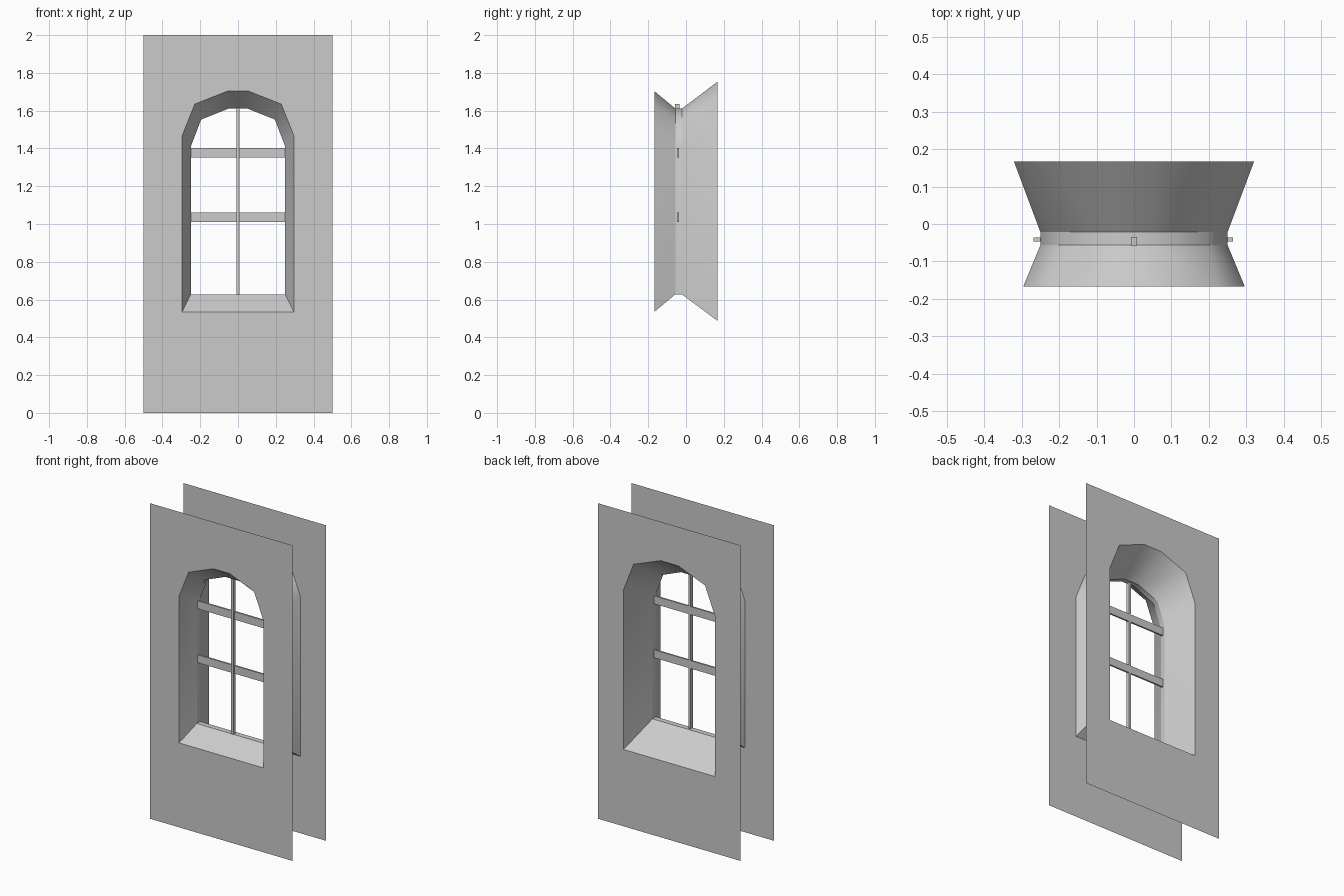
import bpy, bmesh, math
from mathutils import Vector

if "Cube" in bpy.data.objects:
    bpy.data.objects.remove(bpy.data.objects["Cube"])


def finish(bm, name):
    mesh = bpy.data.meshes.new(name)
    bm.to_mesh(mesh)
    bm.free()
    obj = bpy.data.objects.new(name, mesh)
    bpy.context.collection.objects.link(obj)
    return obj


def arch(half):
    """Close a right-hand outline (bottom to top) by mirroring it in x."""
    return half + [(-x, z) for x, z in reversed(half)]


FRONT = arch([(0.296, 0.535), (0.296, 1.467), (0.229, 1.635), (0.057, 1.703)])
NECK = arch([(0.25, 0.628), (0.25, 1.41), (0.195, 1.553), (0.05, 1.611)])
BACK = arch([(0.321, 0.487), (0.321, 1.50), (0.25, 1.68), (0.062, 1.753)])
Y_FRONT, Y_NECK_A, Y_NECK_B, Y_BACK = -0.167, -0.056, -0.022, 0.167


def wall(name, outline, y, facing):
    """Thin wall sheet with an arched opening."""
    bm = bmesh.new()
    edges = []
    for loop in ([(-0.5, 0), (0.5, 0), (0.5, 2), (-0.5, 2)], outline):
        vs = [bm.verts.new((x, y, z)) for x, z in loop]
        edges += [bm.edges.new((vs[i - 1], vs[i])) for i in range(len(vs))]
    bmesh.ops.triangle_fill(bm, edges=edges, use_beauty=True, use_dissolve=False)
    for f in bm.faces:
        f.normal_update()
        if f.normal.y * facing < 0:
            f.normal_flip()
    return finish(bm, name)


def reveal(name, loop_a, y_a, loop_b, y_b):
    """Band of faces joining two arched outlines, facing the opening."""
    bm = bmesh.new()
    a = [bm.verts.new((x, y_a, z)) for x, z in loop_a]
    b = [bm.verts.new((x, y_b, z)) for x, z in loop_b]
    for i in range(len(a)):
        f = bm.faces.new((a[i - 1], b[i - 1], b[i], a[i]))
        f.normal_update()
        if f.normal.dot(Vector((0, 0, 1.1)) - f.calc_center_median()) < 0:
            f.normal_flip()
    obj = finish(bm, name)
    bpy.ops.object.select_all(action='DESELECT')
    bpy.context.view_layer.objects.active = obj
    obj.select_set(True)
    bpy.ops.object.shade_smooth_by_angle(angle=math.radians(60))


def bar(name, x, y, z):
    """Box bar from (min, max) ranges."""
    bm = bmesh.new()
    bmesh.ops.create_cube(bm, size=1)
    for v in bm.verts:
        v.co = [(r[0] + r[1]) / 2 + c * (r[1] - r[0]) for r, c in zip((x, y, z), v.co)]
    finish(bm, name)


# wall sheets
wall("front_wall", FRONT, Y_FRONT, -1)
wall("back_wall", BACK, Y_BACK, 1)

# splayed window reveals and the narrow frame between them
reveal("front_reveal", FRONT, Y_FRONT, NECK, Y_NECK_A)
reveal("window_neck", NECK, Y_NECK_A, NECK, Y_NECK_B)
reveal("back_reveal", NECK, Y_NECK_B, BACK, Y_BACK)

# glazing bars
bar("vertical_bar", (-0.008, 0.008), (-0.059, -0.035), (0.628, 1.635))
for i, z in enumerate((1.01, 1.352)):
    bar(f"cross_bar_{i + 1}", (-0.268, 0.264), (-0.047, -0.036), (z, z + 0.05))
